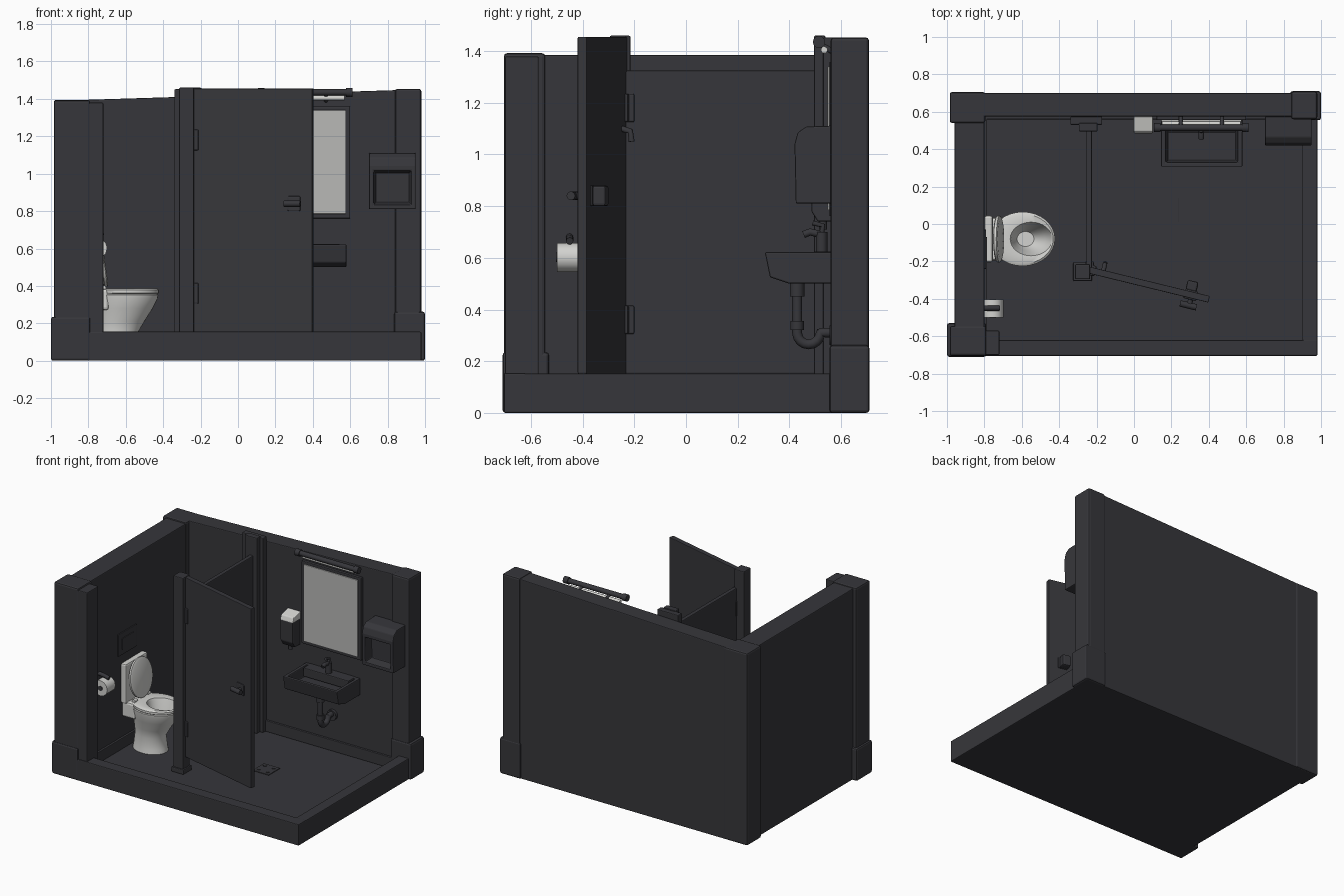
import bpy, bmesh, math
from mathutils import Vector

cube = bpy.data.objects.get("Cube")
if cube:
    bpy.data.objects.remove(cube, do_unlink=True)


def material(name, rgb):
    m = bpy.data.materials.new(name)
    m.use_nodes = True
    m.diffuse_color = (*rgb, 1)
    m.node_tree.nodes["Principled BSDF"].inputs["Base Color"].default_value = (*rgb, 1)
    return m


CHARCOAL = material("charcoal", (0.037, 0.037, 0.043))
WHITE = material("white_ceramic", (0.65, 0.65, 0.63))
GLASS = material("mirror_grey", (0.48, 0.48, 0.47))


def add(name, bm, mats, bevel=0, smooth=False):
    bmesh.ops.recalc_face_normals(bm, faces=bm.faces[:])
    me = bpy.data.meshes.new(name)
    bm.to_mesh(me)
    bm.free()
    return add_mesh(name, me, mats, bevel, smooth)


def add_mesh(name, me, mats, bevel=0, smooth=False):
    ob = bpy.data.objects.new(name, me)
    bpy.context.scene.collection.objects.link(ob)
    me.materials.clear()
    for m in mats:
        me.materials.append(m)
    if bevel:
        mod = ob.modifiers.new("soft_edges", "BEVEL")
        mod.width, mod.segments = bevel, 2
    if smooth:
        bpy.ops.object.select_all(action="DESELECT")
        ob.select_set(True)
        bpy.context.view_layer.objects.active = ob
        bpy.ops.object.shade_smooth_by_angle(angle=math.radians(40))
    return ob


def prism(name, pts, axis, a, b, mat=CHARCOAL, bevel=0.006, recess=None):
    """Extrude a profile along x (yz points) or y (xz points); recess = (direction, border, depth)."""
    bm = bmesh.new()

    def place(p, t):
        return (t, p[0], p[1]) if axis == "x" else (p[0], t, p[1])
    face = bm.faces.new([bm.verts.new(place(p, a)) for p in pts])
    ext = bmesh.ops.extrude_face_region(bm, geom=[face])
    move = Vector((b - a, 0, 0) if axis == "x" else (0, b - a, 0))
    bmesh.ops.translate(bm, vec=move, verts=[v for v in ext["geom"] if isinstance(v, bmesh.types.BMVert)])
    bmesh.ops.recalc_face_normals(bm, faces=bm.faces[:])
    if recess:
        d, border, depth = Vector(recess[0]), recess[1], recess[2]
        f = max(bm.faces, key=lambda f: f.normal.dot(d))
        bmesh.ops.inset_region(bm, faces=[f], thickness=border)
        bmesh.ops.inset_region(bm, faces=[f], thickness=0.015, depth=-depth)
    return add(name, bm, [mat], bevel)


def box(name, x, y, z, mat=CHARCOAL, bevel=0.006):
    pts = [(x[0], z[0]), (x[1], z[0]), (x[1], z[1]), (x[0], z[1])]
    return prism(name, pts, "y", y[0], y[1], mat, bevel)


def tube(name, pts, r, mat=CHARCOAL):
    cu = bpy.data.curves.new(name, "CURVE")
    cu.dimensions, cu.bevel_depth, cu.bevel_resolution, cu.use_fill_caps = "3D", r, 4, True
    sp = cu.splines.new("POLY")
    sp.points.add(len(pts) - 1)
    for p, co in zip(sp.points, pts):
        p.co = (*co, 1)
    tmp = bpy.data.objects.new(name, cu)
    me = bpy.data.meshes.new_from_object(tmp)
    bpy.data.objects.remove(tmp)
    return add_mesh(name, me, [mat], smooth=True)


def loft(name, rings, cy, mats, dark_from=None, n=32):
    """Skin elliptical rings given as (z, centre x, radius x, radius y)."""
    bm = bmesh.new()
    loops = []
    for z, cx, rx, ry in rings:
        angles = [2 * math.pi * i / n for i in range(n)]
        loops.append([bm.verts.new((cx + rx * math.cos(t), cy + ry * math.sin(t), z)) for t in angles])
    for k in range(len(loops) - 1):
        for i in range(n):
            j = (i + 1) % n
            f = bm.faces.new((loops[k][i], loops[k][j], loops[k + 1][j], loops[k + 1][i]))
            f.material_index = int(dark_from is not None and k >= dark_from)
    bm.faces.new(loops[0])
    bm.faces.new(loops[-1]).material_index = int(dark_from is not None)
    return add(name, bm, mats, smooth=True)


# Floor, kerbs and walls
FLOOR = 0.04
box("floor", (-0.95, 0.97), (-0.69, 0.69), (0, FLOOR))
box("front_kerb", (-0.95, 0.98), (-0.705, -0.62), (0, 0.155))
box("right_kerb", (0.90, 0.98), (-0.70, 0.60), (0, 0.153))
box("left_wall", (-0.96, -0.80), (-0.60, 0.60), (0, 1.385))
prism("back_wall", [(-0.97, 0), (0.95, 0), (0.95, 1.45), (-0.97, 1.39)], "y", 0.575, 0.70)
box("left_baseboard", (-0.81, -0.785), (-0.58, 0.58), (FLOOR, 0.12), bevel=0.004)
box("back_baseboard", (-0.80, 0.90), (0.56, 0.58), (FLOOR, 0.12), bevel=0.004)

# Corner pillars and their plinths
box("back_left_pillar", (-0.985, -0.795), (0.54, 0.705), (0, 1.395), bevel=0.012)
box("back_right_pillar", (0.84, 0.98), (0.56, 0.708), (0, 1.453), bevel=0.012)
box("front_left_pillar", (-0.985, -0.79), (-0.705, -0.545), (0, 1.392), bevel=0.012)
box("front_pilaster", (-0.80, -0.72), (-0.70, -0.57), (FLOOR, 1.38))
box("front_left_plinth", (-1, -0.79), (-0.71, -0.53), (0, 0.235), bevel=0.012)
box("back_right_plinth", (0.835, 1), (0.555, 0.71), (0, 0.262), bevel=0.012)

# Cubicle partition
box("wall_post", (-0.34, -0.17), (0.53, 0.575), (FLOOR, 1.452))
box("wall_post_face", (-0.295, -0.195), (0.495, 0.54), (FLOOR, 1.46))
box("partition_panel", (-0.255, -0.225), (-0.24, 0.51), (0.15, 1.325))
box("door_post", (-0.315, -0.235), (-0.295, -0.215), (FLOOR, 1.46))
box("door_post_foot", (-0.325, -0.225), (-0.305, -0.205), (FLOOR, 0.075))

# Door and fittings, laid out along the door and swung open together
door_parts = [
    box("door", (0, 0.665), (-0.018, 0.018), (0.152, 1.455), bevel=0.004),
    box("door_handle_plate", (0.53, 0.60), (-0.026, 0.026), (0.80, 0.88)),
    box("inner_latch", (0.53, 0.59), (0.02, 0.075), (0.80, 0.88), bevel=0.01),
    tube("handle_stem", [(0.57, -0.02, 0.84), (0.57, -0.06, 0.84)], 0.014),
    tube("handle_lever", [(0.52, -0.058, 0.84), (0.61, -0.058, 0.84)], 0.017),
    tube("coat_hook", [(0.08, 0.015, 1.10), (0.08, 0.05, 1.09), (0.08, 0.055, 1.05)], 0.012),
]
for z in (0.36, 1.18):
    door_parts.append(box("hinge", (-0.02, 0.04), (-0.026, 0.03), (z - 0.055, z + 0.055)))
for part in door_parts:
    part.location = (-0.245, -0.245, 0)
    part.rotation_euler.z = math.radians(-13.7)
for z in (0.36, 1.18):
    box("post_hinge", (-0.26, -0.215), (-0.25, -0.20), (z - 0.055, z + 0.055))

# Toilet
TY = -0.08
loft("toilet_bowl", [
    (FLOOR, -0.645, 0.125, 0.10), (0.07, -0.645, 0.12, 0.095), (0.15, -0.645, 0.11, 0.088),
    (0.21, -0.63, 0.13, 0.10), (0.28, -0.61, 0.155, 0.125), (0.335, -0.60, 0.172, 0.14),
    (0.352, -0.60, 0.174, 0.142), (0.356, -0.60, 0.168, 0.136), (0.362, -0.595, 0.173, 0.145),
    (0.378, -0.595, 0.173, 0.145), (0.386, -0.59, 0.158, 0.132), (0.382, -0.55, 0.112, 0.09),
    (0.37, -0.55, 0.107, 0.085), (0.30, -0.56, 0.085, 0.065), (0.24, -0.58, 0.045, 0.04),
], TY, [WHITE, CHARCOAL], dark_from=11)
box("toilet_back", (-0.80, -0.69), (TY - 0.115, TY + 0.115), (0.27, 0.384), WHITE, 0.015)
box("toilet_tank", (-0.80, -0.755), (TY - 0.125, TY + 0.125), (0.37, 0.66), WHITE, 0.012)
lid = loft("toilet_lid", [(0, 0, 0.13, 0.115), (0.005, 0, 0.14, 0.125),
                          (0.018, 0, 0.14, 0.125), (0.024, 0, 0.125, 0.11)], 0, [WHITE])
lid.location = (-0.735, TY, 0.53)
lid.rotation_euler.y = math.radians(82)
for side in (-1, 1):
    tube("lid_hinge", [(-0.72, TY + side * 0.06, 0.39), (-0.72, TY + side * 0.09, 0.39)], 0.014, WHITE)
box("flush_plate", (-0.80, -0.79), (-0.24, -0.03), (0.72, 0.88), bevel=0.003)
box("flush_button", (-0.795, -0.785), (-0.20, -0.07), (0.76, 0.84), bevel=0.003)

# Toilet paper
tube("paper_roll", [(-0.755, -0.50, 0.602), (-0.755, -0.405, 0.602)], 0.056, WHITE)
tube("paper_core", [(-0.755, -0.503, 0.602), (-0.755, -0.402, 0.602)], 0.018)
tube("paper_holder", [(-0.80, -0.45, 0.68), (-0.755, -0.45, 0.675), (-0.72, -0.45, 0.665)], 0.014)

# Sink, tap and drain trap
prism("sink", [(0.575, 0.50), (0.40, 0.50), (0.325, 0.525), (0.305, 0.622), (0.575, 0.622)],
      "x", 0.145, 0.58, recess=((0, 0, 1), 0.035, 0.07))
box("tap_ledge", (0.18, 0.545), (0.49, 0.575), (0.56, 0.624))
tube("tap_body", [(0.36, 0.525, 0.60), (0.36, 0.525, 0.70)], 0.022)
tube("tap_spout", [(0.36, 0.525, 0.69), (0.36, 0.48, 0.70), (0.36, 0.455, 0.69)], 0.014)
tube("tap_lever", [(0.36, 0.525, 0.70), (0.36, 0.53, 0.725), (0.36, 0.49, 0.735)], 0.01)
tube("drain_nut", [(0.36, 0.43, 0.45), (0.36, 0.43, 0.505)], 0.028)
bend = [(0.36, 0.475 - 0.045 * math.cos(t * math.pi / 8), 0.31 - 0.045 * math.sin(t * math.pi / 8))
        for t in range(9)]
tube("drain_trap", [(0.36, 0.43, 0.46)] + bend + [(0.36, 0.54, 0.31), (0.36, 0.58, 0.31)], 0.019)
tube("trap_collar", [(0.36, 0.43, 0.32), (0.36, 0.43, 0.355)], 0.026)
tube("trap_wall_flange", [(0.36, 0.555, 0.30), (0.36, 0.58, 0.30)], 0.038)

# Mirror and lamp
box("mirror_frame", (0.12, 0.60), (0.555, 0.58), (0.76, 1.36))
box("mirror_glass", (0.145, 0.575), (0.548, 0.57), (0.785, 1.34), GLASS, 0.003)
tube("lamp_bar", [(0.115, 0.515, 1.435), (0.605, 0.515, 1.435)], 0.018)
tube("lamp_tube", [(0.15, 0.535, 1.405), (0.57, 0.535, 1.405)], 0.013, WHITE)
for x in (0.125, 0.595):
    tube("lamp_cap", [(x - 0.018, 0.515, 1.435), (x + 0.018, 0.515, 1.435)], 0.024)
for x in (0.25, 0.47):
    tube("lamp_arm", [(x, 0.515, 1.43), (x, 0.58, 1.39)], 0.011)

# Soap dispenser
prism("soap_dispenser", [(0.575, 0.74), (0.51, 0.74), (0.485, 0.78), (0.485, 0.93), (0.575, 0.93)],
      "x", 0.0, 0.10)
prism("soap_lid", [(0.575, 0.925), (0.483, 0.925), (0.495, 0.96), (0.575, 0.98)],
      "x", -0.002, 0.102, WHITE)
tube("soap_nozzle", [(0.05, 0.53, 0.71), (0.05, 0.53, 0.75)], 0.015)

# Paper towel dispenser
prism("towel_dispenser", [(0.575, 0.81), (0.425, 0.81), (0.42, 1.04), (0.432, 1.085), (0.465, 1.108),
                          (0.575, 1.112)], "x", 0.70, 0.95, recess=((0, -1, 0), 0.035, 0.06))

# Floor drain
box("floor_drain", (0.11, 0.24), (0.01, 0.14), (FLOOR, 0.046), bevel=0.002)
for x in (0.14, 0.21):
    for y in (0.04, 0.11):
        tube("drain_stud", [(x, y, 0.044), (x, y, 0.05)], 0.012)
